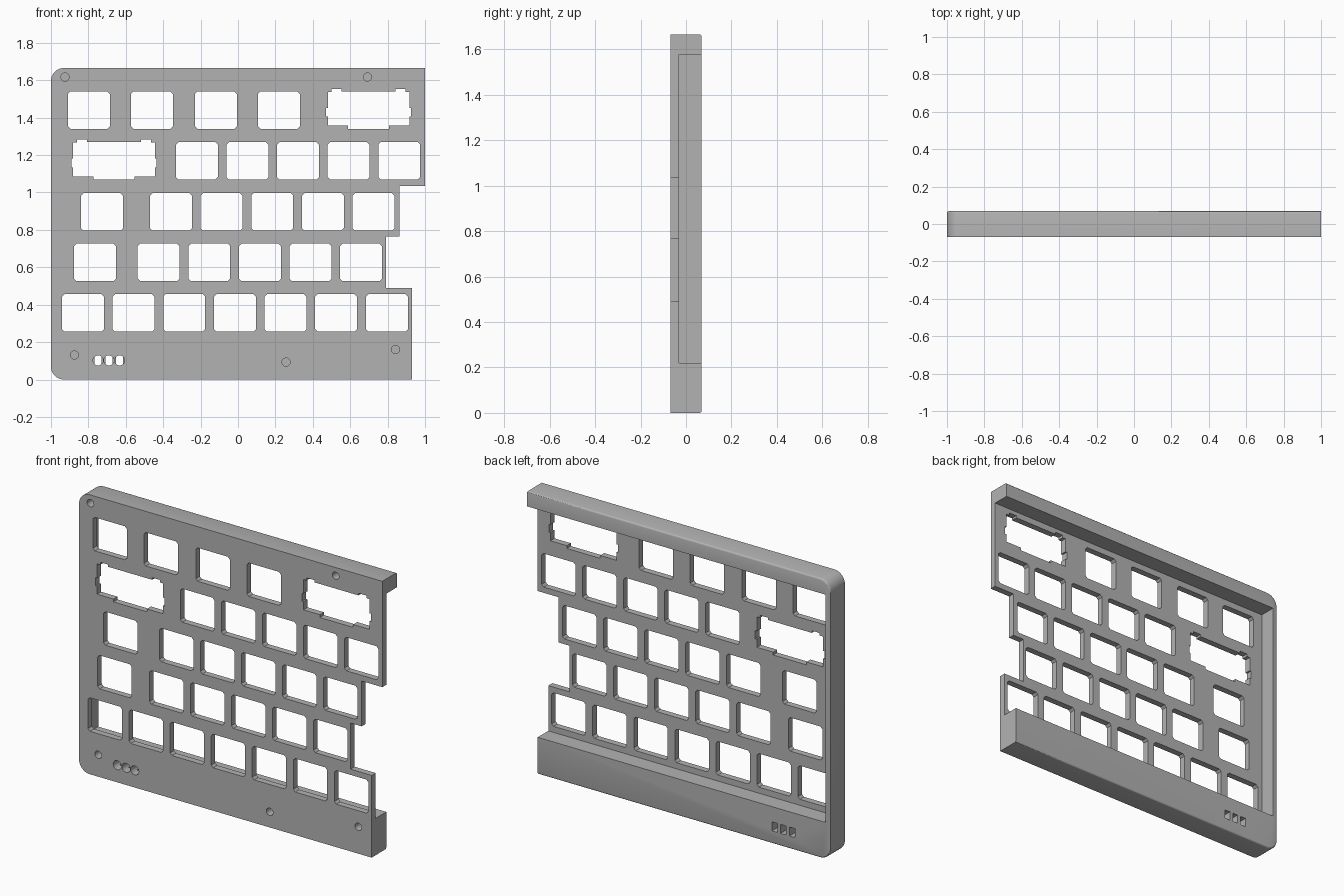
import bpy, bmesh
from math import sin, cos, pi, radians

cube = bpy.data.objects.get("Cube")
if cube:
    bpy.data.objects.remove(cube, do_unlink=True)

FRONT, PLATE_BACK, BACK = -0.069, -0.031, 0.069

grey = bpy.data.materials.new("plain_grey")
grey.use_nodes = True
colour = (0.45, 0.45, 0.45, 1)
grey.diffuse_color = colour
grey.node_tree.nodes["Principled BSDF"].inputs["Base Color"].default_value = colour


def prism(bm, points, y0, y1):
    """Extrude an x-z profile from y0 to y1."""
    face = bm.faces.new([bm.verts.new((x, y0, z)) for x, z in points])
    out = bmesh.ops.extrude_face_region(bm, geom=[face])
    moved = [v for v in out["geom"] if isinstance(v, bmesh.types.BMVert)]
    bmesh.ops.translate(bm, verts=moved, vec=(0, y1 - y0, 0))
    bmesh.ops.recalc_face_normals(bm, faces=bm.faces)


def arc(cx, cz, r, start, end, n):
    angles = [radians(start + (end - start) * i / n) for i in range(n + 1)]
    return [(cx + r * cos(a), cz + r * sin(a)) for a in angles]


def circle(cx, cz, r):
    return arc(cx, cz, r, 0, 360, 24)[:-1]


def rectangle(cx, cz, hw, hh):
    return [(cx - hw, cz - hh), (cx + hw, cz - hh), (cx + hw, cz + hh), (cx - hw, cz + hh)]


def key_opening(cx, cz, hw=0.112, hh=0.1, c=0.013):
    half = [(hw - c, -hh), (hw, c - hh), (hw, hh - c), (hw - c, hh)]
    return [(cx + x, cz + z) for x, z in half] + [(cx - x, cz + z) for x, z in reversed(half)]


def wide_opening(cx, cz):
    # Wide key opening with stabiliser notches, mirrored about its centre
    half = [(0.11, -0.1), (0.11, -0.083), (0.218, -0.083), (0.218, -0.035),
            (0.228, -0.035), (0.228, 0.013), (0.218, 0.013), (0.218, 0.098),
            (0.197, 0.098), (0.197, 0.113), (0.145, 0.113), (0.145, 0.1)]
    return [(cx + x, cz + z) for x, z in half] + [(cx - x, cz + z) for x, z in reversed(half)]


def make_object(bm, name):
    mesh = bpy.data.meshes.new(name)
    bm.to_mesh(mesh)
    bm.free()
    mesh.materials.append(grey)
    obj = bpy.data.objects.new(name, mesh)
    bpy.context.collection.objects.link(obj)
    return obj


# Case body: left corners rounded, right edge stepped
R, TOP = 0.07, 1.666
outline = [(0.93, 0), (0.93, 0.49), (0.79, 0.49), (0.79, 0.765), (0.864, 0.765),
           (0.864, 1.035), (1, 1.035), (1, TOP)]
outline += arc(R - 1, TOP - R, R, 90, 180, 10) + arc(R - 1, R, R, 180, 270, 10)
bm = bmesh.new()
prism(bm, outline, FRONT, BACK)
rim = [e for e in bm.edges if all(v.co.y > BACK - 0.001 for v in e.verts)
       and sum(v.co.x for v in e.verts) < 1]
bmesh.ops.bevel(bm, geom=rim, offset=0.01, segments=3, profile=0.5, affect='EDGES')
case = make_object(bm, "keyboard_case")

# Rear pocket, open at the right
pocket = bmesh.new()
prism(pocket, [(-0.97, 0.22), (1.2, 0.22), (1.2, 1.578), (-0.97, 1.578)], PLATE_BACK, 0.2)

# Key openings, row by row
openings = bmesh.new()
rows = {
    1.44: [-0.797, -0.46, -0.118, 0.219],
    1.169: [-0.22 + 0.2705 * i for i in range(5)],
    0.896: [-0.727] + [-0.358 + 0.2705 * i for i in range(5)],
    0.626: [-0.765] + [-0.424 + 0.2705 * i for i in range(5)],
    0.356: [-0.829 + 0.2708 * i for i in range(7)],
}
for z, centres in rows.items():
    for x in centres:
        prism(openings, key_opening(x, z), -0.2, 0.02)
for x, z in [(0.698, 1.44), (-0.663, 1.169)]:
    prism(openings, wide_opening(x, z), -0.2, 0.02)

# Blind screw holes
for x, z in [(-0.925, 1.617), (0.692, 1.617), (-0.874, 0.131), (0.257, 0.093), (0.842, 0.16)]:
    prism(openings, circle(x, z, 0.022), -0.2, 0.03)

# Three indicator ports: round in front, rectangular behind
ports = bmesh.new()
for x in (-0.748, -0.69, -0.633):
    prism(openings, circle(x, 0.102, 0.027), -0.2, 0.0)
    prism(ports, rectangle(x, 0.102, 0.018, 0.027), -0.02, 0.2)

# Cut everything out of the body
bpy.context.view_layer.objects.active = case
for name, cutter_bm in (("pocket", pocket), ("openings", openings), ("ports", ports)):
    cutter = make_object(cutter_bm, name + "_cutter")
    cutter.hide_render = True
    mod = case.modifiers.new(name, 'BOOLEAN')
    mod.operation, mod.solver, mod.object = 'DIFFERENCE', 'EXACT', cutter
    bpy.ops.object.modifier_apply(modifier=mod.name)
    bpy.data.objects.remove(cutter, do_unlink=True)

for obj in bpy.context.selected_objects:
    obj.select_set(False)
case.select_set(True)
bpy.ops.object.shade_smooth_by_angle(angle=radians(30))
